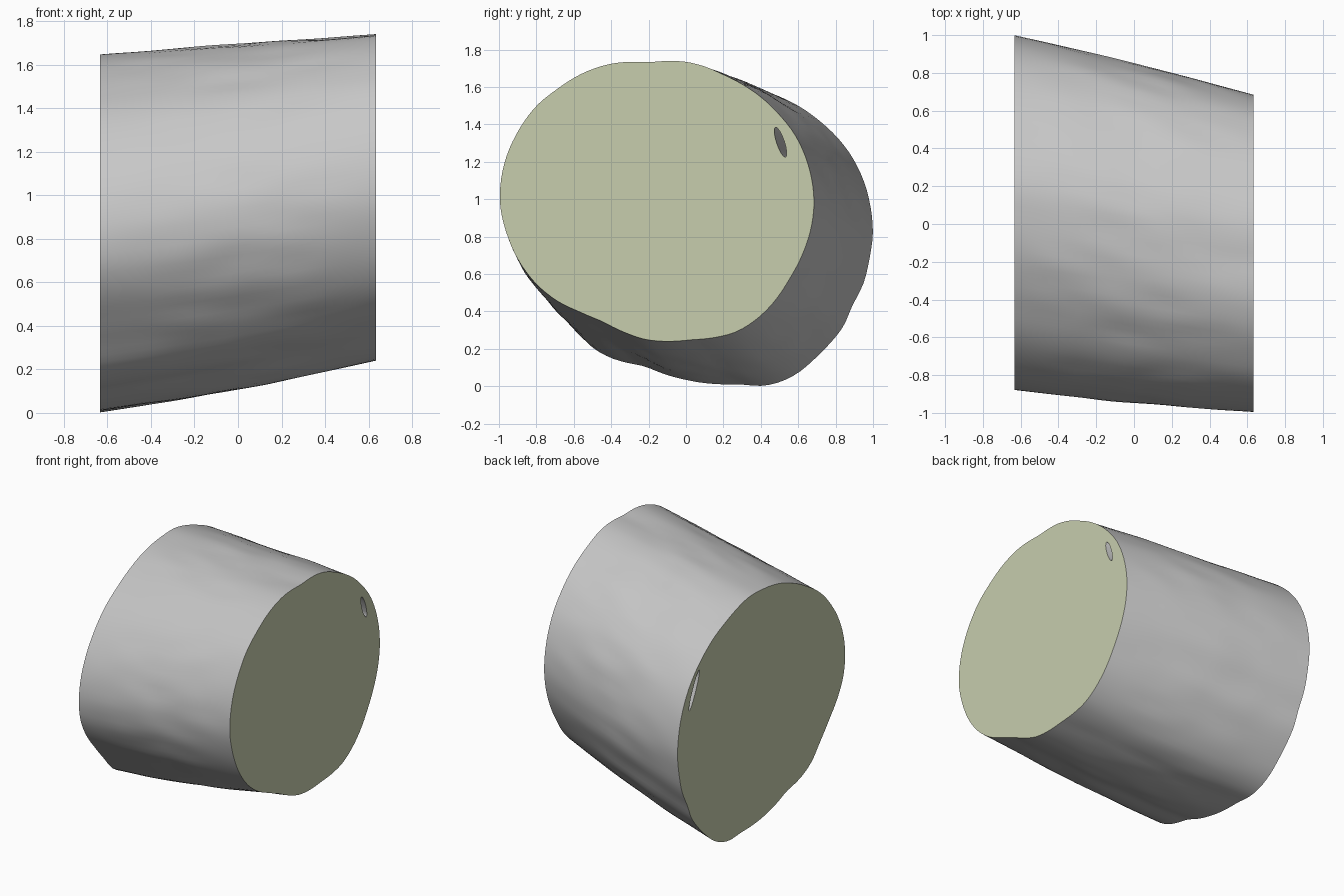
import bpy, bmesh, math
from mathutils import Vector, noise

if "Cube" in bpy.data.objects:
    bpy.data.objects.remove(bpy.data.objects["Cube"], do_unlink=True)


def material(name, rgb):
    mat = bpy.data.materials.new(name)
    mat.use_nodes = True
    mat.diffuse_color = (*rgb, 1)
    mat.node_tree.nodes["Principled BSDF"].inputs["Base Color"].default_value = (*rgb, 1)
    return mat


grey = material("grey_side", (0.57, 0.57, 0.57))
olive = material("pale_olive_cut", (0.57, 0.61, 0.42))

HALF = 0.633      # half length along x
N = 128           # points around
RINGS = 41        # rings along the length

# Cut outlines as (y, z), running clockwise from the top seen from +x
LEFT_END = [(-.4, 1.725), (-.2, 1.73), (0, 1.735), (.1, 1.71), (.2, 1.665), (.3, 1.615),
            (.42, 1.53), (.5, 1.45), (.58, 1.35), (.63, 1.25), (.67, 1.12), (.685, .98),
            (.67, .85), (.62, .7), (.55, .57), (.47, .45), (.38, .36), (.27, .29),
            (.15, .26), (.03, .25), (-.1, .24), (-.22, .25), (-.32, .285), (-.45, .35),
            (-.57, .4), (-.68, .45), (-.8, .545), (-.9, .68), (-.96, .82), (-.995, .97),
            (-.99, 1.1), (-.96, 1.23), (-.9, 1.36), (-.8, 1.5), (-.7, 1.58), (-.55, 1.675)]
RIGHT_END = [(.05, 1.64), (.2, 1.645), (.34, 1.61), (.47, 1.56), (.6, 1.5), (.7, 1.43),
             (.8, 1.34), (.88, 1.24), (.95, 1.1), (.985, .97), (1.0, .82), (.98, .68),
             (.95, .55), (.88, .42), (.85, .33), (.77, .23), (.68, .14), (.6, .07),
             (.5, .02), (.4, .0), (.3, .012), (.17, .012), (0, .035), (-.1, .06),
             (-.22, .11), (-.4, .15), (-.5, .205), (-.6, .32), (-.7, .435), (-.8, .56),
             (-.86, .68), (-.88, .82), (-.86, .97), (-.8, 1.12), (-.72, 1.24),
             (-.6, 1.37), (-.45, 1.47), (-.3, 1.55), (-.1, 1.62)]


def resample(points, centre):
    """Radius at N even angles around the centre."""
    polar = sorted((math.atan2(z - centre[1], y - centre[0]) % math.tau,
                    math.hypot(y - centre[0], z - centre[1])) for y, z in points)
    polar = ([(a - math.tau, r) for a, r in polar[-2:]] + polar
             + [(a + math.tau, r) for a, r in polar[:2]])
    radii = []
    for i in range(N):
        a = math.tau * i / N
        k = next(j for j in range(1, len(polar)) if polar[j][0] > a)
        (a0, r0), (a1, r1) = polar[k - 1], polar[k]
        radii.append(r0 + (r1 - r0) * (a - a0) / (a1 - a0))
    # light rounding of the corners
    return [(radii[i - 1] + 2 * radii[i] + radii[(i + 1) % N]) / 4 for i in range(N)]


C_RIGHT, C_LEFT = (.06, .82), (-.155, .99)
R_RIGHT, R_LEFT = resample(RIGHT_END, C_RIGHT), resample(LEFT_END, C_LEFT)


def skin_ring(bm, t):
    """One slightly wrinkled ring of the side; t runs 0..1 from -x to +x."""
    bulge = math.sin(math.pi * t)
    cy = C_RIGHT[0] + (C_LEFT[0] - C_RIGHT[0]) * t
    cz = C_RIGHT[1] + (C_LEFT[1] - C_RIGHT[1]) * t - .008 * bulge
    ring = []
    for i in range(N):
        a = math.tau * i / N
        r = R_RIGHT[i] + (R_LEFT[i] - R_RIGHT[i]) * t
        wrinkle = noise.noise(Vector((t * 4, math.cos(a) * 7, math.sin(a) * 7)))
        r += bulge * (.01 + .008 * wrinkle)
        ring.append(bm.verts.new((-HALF + 2 * HALF * t, cy + r * math.cos(a),
                                  cz + r * math.sin(a))))
    return ring


def slit_ring(bm, x, top, bottom, width, sides=16):
    """Thin oval opening between two (y, z) points."""
    mid = [(p + q) / 2 for p, q in zip(top, bottom)]
    axis = Vector((top[0] - bottom[0], top[1] - bottom[1])) / 2
    side = Vector((axis.y, -axis.x)).normalized() * width / 2
    ring = []
    for i in range(sides):
        a = math.tau * i / sides
        p = axis * math.cos(a) + side * math.sin(a)
        ring.append(bm.verts.new((x, mid[0] + p.x, mid[1] + p.y)))
    return ring


def bridge(bm, ring_a, ring_b):
    n = len(ring_a)
    for i in range(n):
        j = (i + 1) % n
        bm.faces.new((ring_a[i], ring_a[j], ring_b[j], ring_b[i]))


def loop_edges(bm, ring):
    return [bm.edges.get((ring[i - 1], ring[i])) for i in range(len(ring))]


bm = bmesh.new()

# Side surface
rings = [skin_ring(bm, k / (RINGS - 1)) for k in range(RINGS)]
for a, b in zip(rings, rings[1:]):
    bridge(bm, a, b)

# Narrow channel running through the length
slits = [slit_ring(bm, -HALF, (.755, 1.34), (.87, 1.09), .04),
         slit_ring(bm, HALF, (.478, 1.385), (.532, 1.225), .042)]
bridge(bm, *slits)

# Flat cut ends around the channel openings
for ring, slit, direction in ((rings[0], slits[0], -1), (rings[-1], slits[1], 1)):
    result = bmesh.ops.triangle_fill(bm, use_beauty=True, normal=(direction, 0, 0),
                                     edges=loop_edges(bm, ring) + loop_edges(bm, slit))
    for item in result["geom"]:
        if isinstance(item, bmesh.types.BMFace):
            item.material_index = 1

bmesh.ops.recalc_face_normals(bm, faces=bm.faces)
mesh = bpy.data.meshes.new("cut_segment")
bm.to_mesh(mesh)
bm.free()
mesh.materials.append(grey)
mesh.materials.append(olive)

segment = bpy.data.objects.new("cut_segment", mesh)
bpy.context.collection.objects.link(segment)
bpy.ops.object.select_all(action="DESELECT")
segment.select_set(True)
bpy.context.view_layer.objects.active = segment
bpy.ops.object.shade_smooth_by_angle(angle=math.radians(40))
